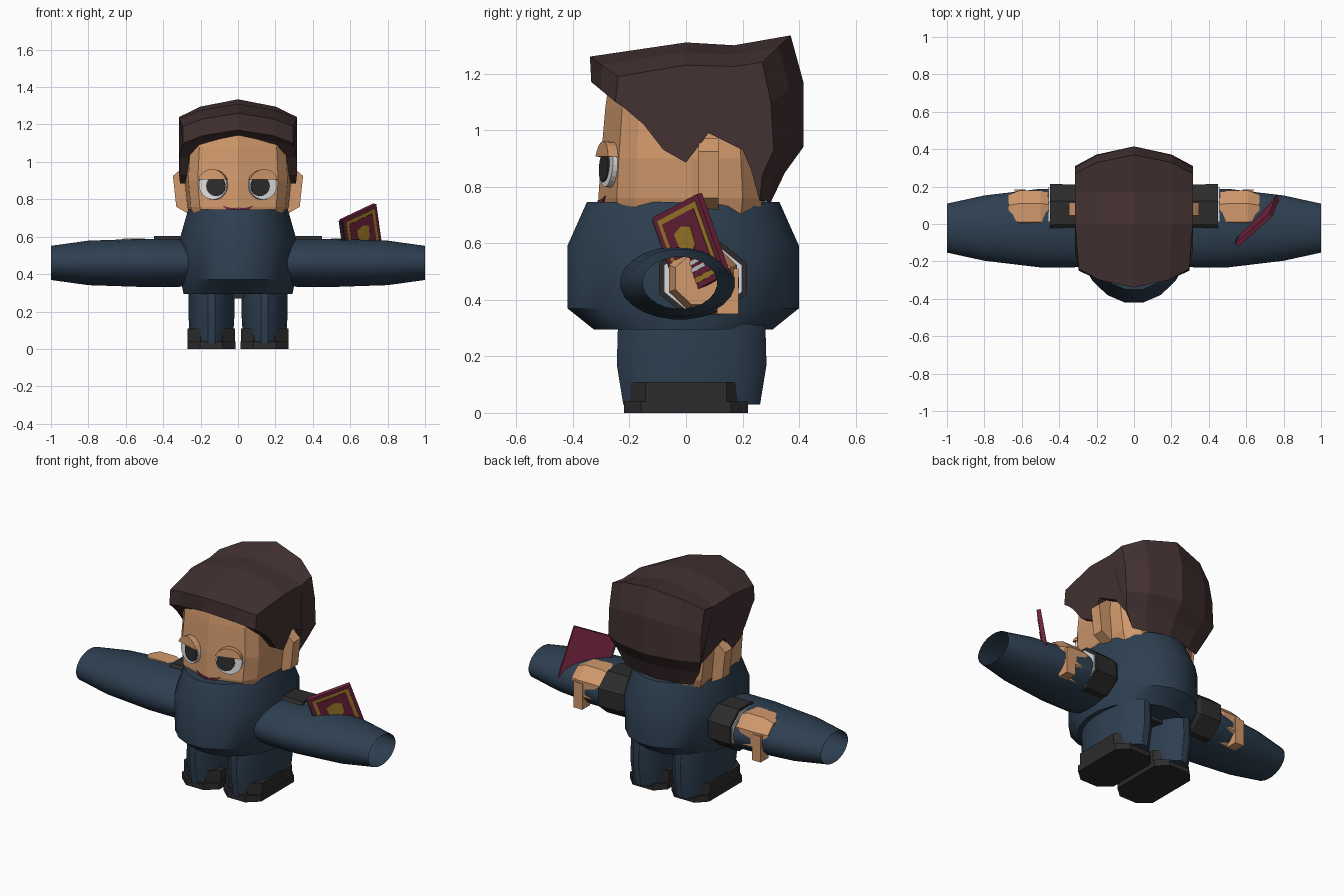
import bpy, bmesh, math
from mathutils import Vector

if "Cube" in bpy.data.objects:
    bpy.data.objects.remove(bpy.data.objects["Cube"])


def material(name, r, g, b):
    m = bpy.data.materials.new(name)
    m.use_nodes = True
    m.diffuse_color = (r, g, b, 1)
    bsdf = next(n for n in m.node_tree.nodes if n.type == "BSDF_PRINCIPLED")
    bsdf.inputs["Base Color"].default_value = (r, g, b, 1)
    return m


NAVY = material("navy cloth", .027, .05, .082)
SKIN = material("skin", .64, .32, .15)
HAIR = material("brown hair", .058, .032, .032)
BLACK = material("black leather", .025, .025, .025)
WHITE = material("white", .7, .7, .7)
RED = material("burgundy", .17, .018, .05)
GOLD = material("gold", .42, .24, .028)


def finish(name, bm, mat, smooth=False):
    bmesh.ops.recalc_face_normals(bm, faces=bm.faces)
    me = bpy.data.meshes.new(name)
    bm.to_mesh(me)
    bm.free()
    me.materials.append(mat)
    ob = bpy.data.objects.new(name, me)
    bpy.context.collection.objects.link(ob)
    if smooth:
        bpy.ops.object.select_all(action="DESELECT")
        ob.select_set(True)
        bpy.context.view_layer.objects.active = ob
        bpy.ops.object.shade_smooth_by_angle(angle=math.radians(30))
    return ob


def bridge(bm, loops, caps=True):
    """Skin a list of closed point loops."""
    rows = [[bm.verts.new(p) for p in loop] for loop in loops]
    n = len(rows[0])
    for a, b in zip(rows, rows[1:]):
        for i in range(n):
            j = (i + 1) % n
            bm.faces.new((a[i], a[j], b[j], b[i]))
    if caps:
        bm.faces.new(rows[0])
        bm.faces.new(rows[-1])


def tube(name, axis, center, rings, sides, mat, caps=True, smooth=False, sx=1):
    """Elliptical rings (position, radius u, radius v) along x or z."""
    bm = bmesh.new()
    loops = []
    for pos, ru, rv in rings:
        loop = []
        for i in range(sides):
            t = math.tau * (i + .5) / sides
            u, v = center[0] + ru * math.cos(t), center[1] + rv * math.sin(t)
            loop.append((u, v, pos) if axis == "z" else (sx * pos, u, v))
        loops.append(loop)
    bridge(bm, loops, caps)
    return finish(name, bm, mat, smooth)


def prism(name, pts, frame, w0, w1, mat):
    """Extrude a flat outline along the normal of a frame."""
    o, u, v, n = (Vector(f) for f in frame)
    u, v, n = u.normalized(), v.normalized(), n.normalized()
    bm = bmesh.new()
    bridge(bm, [[o + u * a + v * b + n * w for a, b in pts] for w in (w0, w1)])
    return finish(name, bm, mat)


def rect(a, b, cu=0, cv=0):
    return [(cu - a, cv - b), (cu + a, cv - b), (cu + a, cv + b), (cu - a, cv + b)]


def arc(r, start, end, n, cu=0, cv=0):
    return [(cu + r * math.cos(math.radians(start + (end - start) * i / n)),
             cv + r * math.sin(math.radians(start + (end - start) * i / n)))
            for i in range(n + 1)]


# Torso
tube("torso", "z", (0, -.01), [(.295, .295, .32), (.37, .31, .415),
     (.59, .315, .415), (.745, .27, .345)], 20, NAVY, smooth=True)
prism("pelvis", rect(.05, .14), ((0, .05, 0), (1, 0, 0), (0, 1, 0), (0, 0, 1)),
      .27, .31, BLACK)

# Head: faceted half outline mirrored across the middle
half = [(0, -.31), (.215, -.245), (.265, -.18), (.285, .02), (.26, .2), (.18, .27)]
outline = half + [(0, .28)] + [(-x, y) for x, y in half[:0:-1]]
bm = bmesh.new()
bridge(bm, [[(x * kx, y * ky, z) for x, y in outline] for z, kx, ky in
            ((.7, .88, .97), (.76, .95, 1), (.9, 1, .97), (1.08, .96, .92), (1.17, .9, .88))])
finish("head", bm, SKIN)

# Hair: side and centre contours blended across five columns
side = [(.295, -.24, 1.19), (.315, 0, 1.23), (.315, .17, 1.225), (.315, .27, 1.24),
        (.315, .3, 1.1), (.315, .31, .93), (.28, .27, .84), (.23, .26, .75),
        (.25, .23, .86), (.3, .2, .93), (.315, .08, .99), (.31, 0, .885),
        (.315, -.08, .93), (.315, -.15, 1.02), (.3, -.22, 1.08), (.295, -.25, 1.1)]
mid = [(-.34, 1.26), (0, 1.31), (.17, 1.3), (.37, 1.335), (.415, 1.17), (.415, .94),
       (.35, .85), (.3, .745)] + [(y, z) for _, y, z in side[8:14]] + [(-.26, 1.135), (-.335, 1.17)]
bm = bmesh.new()
columns = []
for k, blend in ((-1, 1), (-.64, .42), (0, 0), (.64, .42), (1, 1)):
    columns.append([(s[0] * k, m[0] + (s[1] - m[0]) * blend, m[1] + (s[2] - m[1]) * blend)
                    for s, m in zip(side, mid)])
bridge(bm, columns)
finish("hair", bm, HAIR)

for s, label in ((1, "left"), (-1, "right")):
    # Eyes, lids and mouth halves lie on the sloping face planes
    axes = ((s * .957, .29, 0), (0, .08, 1), (s * .29, -.957, .08))
    eye = ((s * .128, -.26, .875), *axes)
    prism(label + "_eye_white", arc(.078, 0, 345, 23), eye, -.02, .022, WHITE)
    prism(label + "_pupil", arc(.054, 0, 337.5, 15, -.018, -.006), eye, 0, .028, BLACK)
    prism(label + "_eyelid", arc(.083, 20, 160, 8), eye, -.03, .042, SKIN)
    prism(label + "_mouth", [(0, -.02), (.05, -.012), (.085, .018), (.045, .006), (0, .003)],
          ((0, -.306, .748), *axes), -.005, .008, RED)
    # Ear
    prism(label + "_ear", [(.25, .97), (.295, .97), (.348, .925), (.33, .76), (.26, .72)],
          ((0, 0, 0), (s, 0, 0), (0, 0, 1), (0, 1, 0)), .045, .115, SKIN)
    # Wide open sleeve
    tube(label + "_sleeve", "x", (-.022, .46), [(.25, .2, .115), (.32, .212, .13),
         (.5, .212, .13), (.8, .176, .12), (1, .132, .092)], 24, NAVY, False, True, s)
    # Cuff, shirt edge and hand
    tube(label + "_cuff", "x", (.06, .475), [(.28, .14, .12), (.31, .162, .138),
         (.45, .168, .14)], 8, BLACK, sx=s)
    tube(label + "_shirt_edge", "x", (.06, .475), [(.44, .15, .122), (.456, .15, .122)],
         8, WHITE, sx=s)
    tube(label + "_hand", "x", (.06, .475), [(.44, .11, .1), (.5, .13, .125),
         (.61, .13, .125), (.67, .105, .1)], 8, SKIN, sx=s)
    prism(label + "_thumb", rect(.03, .08), ((s * .61, .13, .43), (1, 0, 0), (0, 0, 1), (0, 1, 0)),
          -.02, .055, SKIN)
    # Leg and shoe
    tube(label + "_leg", "z", (s * .142, .02), [(.03, .115, .245), (.17, .124, .268),
         (.31, .124, .264)], 20, NAVY, smooth=True)
    shoe = [(-.06, -.22), (.06, -.22), (.128, -.16), (.128, .16), (.07, .22),
            (-.07, .22), (-.128, .16), (-.128, -.16)]
    foot = ((s * .142, 0, 0), (s, 0, 0), (0, 1, 0), (0, 0, 1))
    prism(label + "_shoe", shoe, foot, 0, .04, BLACK)
    prism(label + "_shoe_upper", [(x * .99, y * .9) for x, y in shoe], foot, .04, .11, BLACK)

# Book held in the left hand, tilted outward
book = ((.67, .01, .59), (.706, .627, .333), (-.13, -.33, .935), (.7, -.707, -.15))
prism("book_cover", rect(.127, .152), book, -.024, 0, RED)
prism("book_spine", rect(.005, .145, -.13), book, -.026, -.002, BLACK)
prism("book_border", rect(.107, .132), book, 0, .002, GOLD)
prism("book_panel", rect(.088, .113), book, .002, .004, RED)
prism("book_shield", [(0, -.035), (.04, -.005), (.045, .06), (0, .075), (-.045, .06),
      (-.04, -.005)], book, .004, .007, GOLD)
for v in (-.06, -.085):
    prism("book_stripe", rect(.05, .007, 0, v), book, .004, .007, WHITE)
